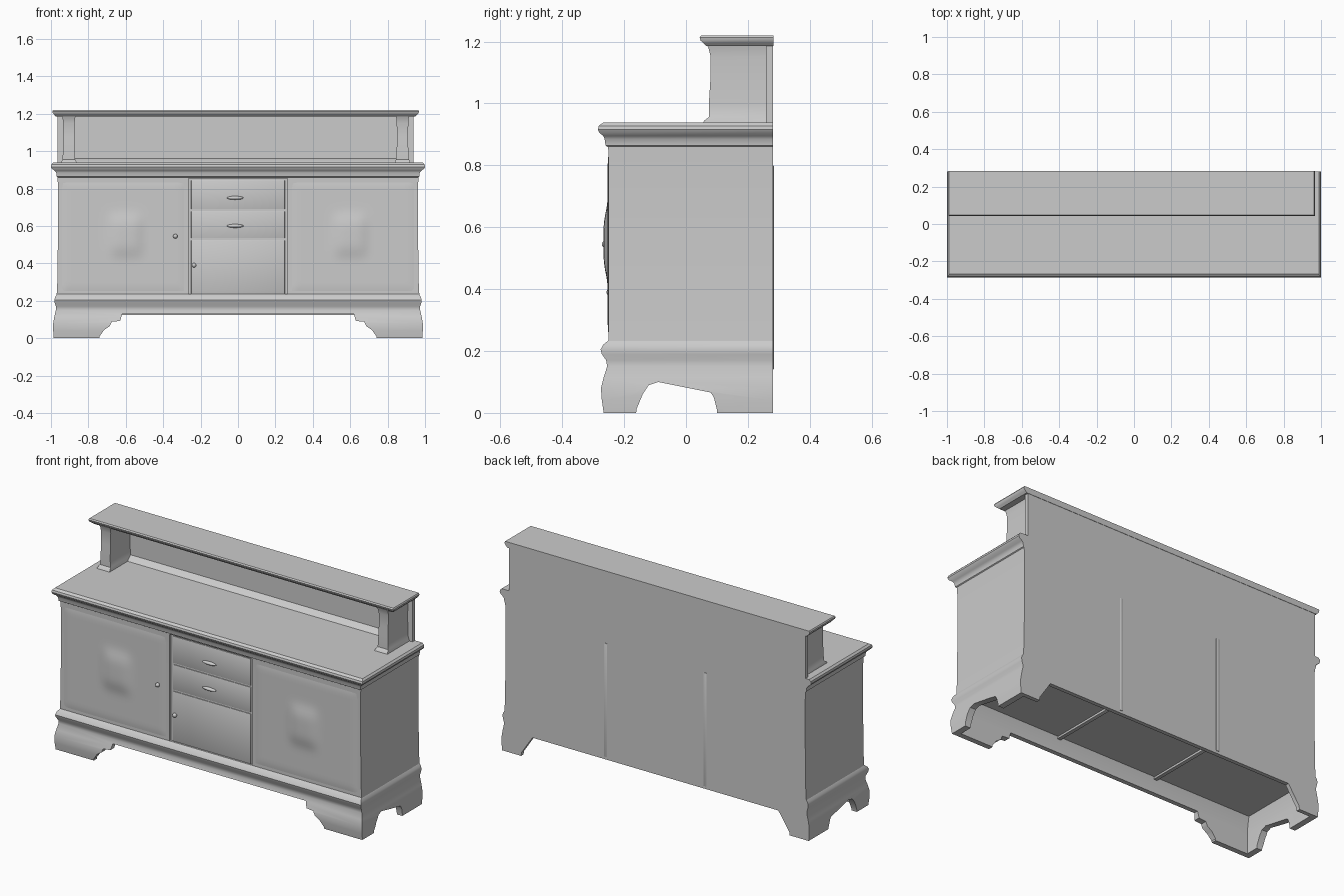
import bpy
import bmesh
import math
from mathutils import Matrix, Vector

if "Cube" in bpy.data.objects:
    bpy.data.objects.remove(bpy.data.objects["Cube"])

GREY = (0.6, 0.6, 0.6, 1)
BACK = 0.281
SHIFT = -0.0125  # the upper shelf unit sits slightly off centre

paint = bpy.data.materials.new("plain_grey")
paint.use_nodes = True
paint.diffuse_color = GREY
paint.node_tree.nodes["Principled BSDF"].inputs["Base Color"].default_value = GREY


def smooth(ob, angle=35):
    bpy.ops.object.select_all(action='DESELECT')
    ob.select_set(True)
    bpy.context.view_layer.objects.active = ob
    bpy.ops.object.shade_smooth_by_angle(angle=math.radians(angle))


def finish(name, bm, angle=35):
    bmesh.ops.recalc_face_normals(bm, faces=bm.faces)
    mesh = bpy.data.meshes.new(name)
    bm.to_mesh(mesh)
    bm.free()
    mesh.materials.append(paint)
    ob = bpy.data.objects.new(name, mesh)
    bpy.context.collection.objects.link(ob)
    smooth(ob, angle)
    return ob


def loft(name, rows, cx=0, back=BACK):
    """Stack of rectangles (height, half width, front y) with a flat back."""
    bm = bmesh.new()
    rings = []
    for z, hx, front in rows:
        corners = ((-hx, front), (hx, front), (hx, back), (-hx, back))
        rings.append([bm.verts.new((cx + x, y, z)) for x, y in corners])
    for low, high in zip(rings, rings[1:]):
        for i in range(4):
            j = (i + 1) % 4
            bm.faces.new((low[i], low[j], high[j], high[i]))
    bm.faces.new(rings[0])
    bm.faces.new(rings[-1])
    return finish(name, bm)


def box(name, lo, hi, bevel=0):
    lo, hi = Vector(lo), Vector(hi)
    bm = bmesh.new()
    bmesh.ops.create_cube(bm, size=1, matrix=Matrix.Translation((lo + hi) / 2)
                          @ Matrix.Diagonal((hi - lo).to_4d()))
    if bevel:
        bmesh.ops.bevel(bm, geom=bm.edges[:], offset=bevel, segments=2,
                        affect='EDGES', profile=0.5)
    return finish(name, bm)


def prism(name, outline, axis, start, end):
    """Extrude an outline of (across, height) along x or y."""
    def place(a, z, depth):
        return (depth, a, z) if axis == 'X' else (a, depth, z)
    bm = bmesh.new()
    face = bm.faces.new([bm.verts.new(place(a, z, start)) for a, z in outline])
    new = bmesh.ops.extrude_face_region(bm, geom=[face])["geom"]
    bmesh.ops.translate(bm, vec=place(0, 0, end - start),
                        verts=[v for v in new if isinstance(v, bmesh.types.BMVert)])
    return finish(name, bm)


def carve(target, cutter):
    cutter.hide_render = True
    mod = target.modifiers.new("carve", 'BOOLEAN')
    mod.operation = 'DIFFERENCE'
    mod.solver = 'EXACT'
    mod.object = cutter
    bpy.context.view_layer.objects.active = target
    bpy.ops.object.modifier_apply(modifier=mod.name)
    bpy.data.objects.remove(cutter)


def ellipsoid(name, centre, radii):
    bm = bmesh.new()
    bmesh.ops.create_uvsphere(bm, u_segments=16, v_segments=10, radius=1,
                              matrix=Matrix.Translation(centre)
                              @ Matrix.Diagonal((*radii, 1)))
    return finish(name, bm, 60)


def mirrored(half):
    return half + [(-x, z) for x, z in reversed(half)]


# Moulded plinth, hollowed below and cut into bracket feet
plinth = loft("plinth_with_feet", [
    (0, .985, -.266), (.04, .988, -.272), (.08, .988, -.275), (.115, .982, -.266),
    (.15, .974, -.255), (.17, .974, -.258), (.19, .98, -.272), (.205, .982, -.276),
    (.22, .978, -.268), (.235, .968, -.25)])
carve(plinth, loft("hollow", [(-.1, .95, -.236), (.13, .95, -.236),
                              (.2, .935, -.205)], back=.258))
front_cut = mirrored([(-.74, -.05), (-.74, .01), (-.715, .045), (-.685, .065),
                      (-.675, .088), (-.63, .092), (-.62, .128)])
carve(plinth, prism("front_cut", front_cut, 'Y', -.4, 0))
back_cut = mirrored([(-.87, -.05), (-.86, .02), (-.79, .125)])
carve(plinth, prism("back_cut", back_cut, 'Y', 0, .4))
side_cut = [(-.165, -.05), (-.16, .012), (-.14, .06), (-.12, .09), (-.09, .1),
            (-.03, .088), (.08, .066), (.09, .05), (.1, .01), (.1, -.05)]
carve(plinth, prism("side_cut", side_cut, 'X', -1.2, 1.2))
smooth(plinth)

# Cabinet body with a shallow recess for the drawers, and moulded top
body = loft("cabinet_body", [(.225, .97, -.25), (.3, .966, -.25), (.6, .962, -.25),
                             (.8, .962, -.25), (.88, .966, -.252)])
carve(body, box("recess", (-.265, -.3, .226), (.265, -.238, .855)))
smooth(body)
loft("counter_top", [
    (.858, .962, -.25), (.864, .97, -.26), (.885, .972, -.263), (.895, .98, -.267),
    (.905, .994, -.28), (.916, 1, -.285), (.928, .998, -.282), (.938, .988, -.268)])

# Doors with a soft raised mound in the middle
for side, label in ((-1, "right"), (1, "left")):
    bm = bmesh.new()
    bmesh.ops.create_grid(bm, x_segments=34, y_segments=30, size=1)
    for v in bm.verts:
        u, w = v.co.x, v.co.y
        x, z = .615 + .335 * u, .545 + .3 * w
        mound = .014 * math.exp(-((x - .6) / .085) ** 4 - ((z - .55) / .105) ** 4)
        edge = min(1, 10 * min(1 - abs(u), 1 - abs(w)))
        v.co = (side * x, -.249 - .004 * edge - mound, z)
    finish(label + "_door", bm, 60)

# Centre drawers and lower door
for name, low, high in (("upper_drawer", .69, .845), ("lower_drawer", .535, .68),
                        ("centre_door", .235, .525)):
    box(name, (-.25, -.241, low), (.25, -.232, high), .002)
for name, z in (("upper_pull", .75), ("lower_pull", .6)):
    ellipsoid(name, (-.015, -.24, z), (.045, .014, .01))
for name, x, y, z in (("door_knob", -.335, -.26, .545),
                      ("centre_knob", -.235, -.245, .39)):
    ellipsoid(name, (x, y, z), (.012, .012, .012))

# Upper shelf unit: back board with sloped foot, end piers and moulded shelf
box("back_board", (SHIFT - .952, .258, .92), (SHIFT + .952, BACK, 1.2))
prism("back_board_foot", [(.215, .93), (.225, .944), (.25, .954), (.265, .965),
                          (.265, .93)], 'X', SHIFT - .88, SHIFT + .88)
for side, label in ((-1, "right"), (1, "left")):
    loft(label + "_pier", [
        (.93, .042, .052), (.944, .04, .058), (.956, .034, .074), (1, .031, .074),
        (1.08, .03, .079), (1.15, .031, .08), (1.175, .033, .074), (1.195, .038, .066)],
        cx=SHIFT + side * .892, back=.262)
loft("upper_shelf", [
    (1.186, .962, .066), (1.195, .97, .057), (1.203, .978, .047),
    (1.213, .98, .044), (1.22, .976, .049)], cx=SHIFT, back=.283)

# Back seams and underside cross ribs
for side, label in ((-1, "right"), (1, "left")):
    x = side * .32
    box(label + "_back_seam", (x - .01, .27, .14), (x + .01, .284, .8), .003)
    box(label + "_rib", (x - .012, -.23, .188), (x + .012, .262, .21), .004)
